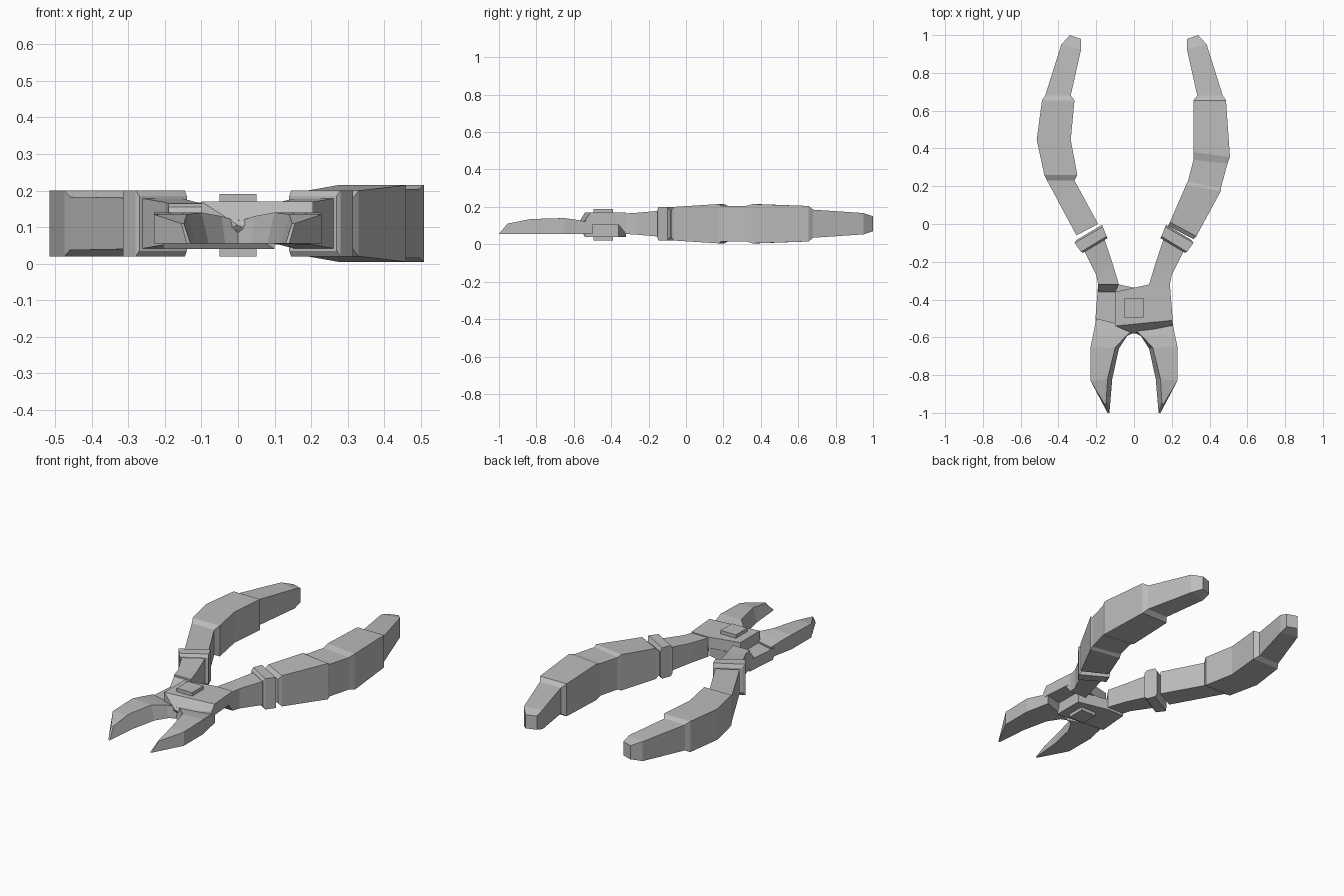
import bpy
import bmesh
from mathutils import Vector

default_cube = bpy.data.objects.get("Cube")
if default_cube:
    bpy.data.objects.remove(default_cube, do_unlink=True)

# One bare steel colour for the whole tool
GREY = (0.5, 0.5, 0.5, 1.0)
steel = bpy.data.materials.new("steel grey")
steel.use_nodes = True
steel.diffuse_color = GREY
steel.node_tree.nodes["Principled BSDF"].inputs["Base Color"].default_value = GREY

MIDDLE = 0.11      # height of the centre plane of the handles
SEAM = 0.105       # height where the two pivot plates meet
JAW_BASE = 0.055   # flat underside of the jaws


def finish(name, bm):
    """Turn a bmesh into a flat-shaded steel object."""
    bmesh.ops.recalc_face_normals(bm, faces=bm.faces)
    mesh = bpy.data.meshes.new(name)
    bm.to_mesh(mesh)
    bm.free()
    mesh.materials.append(steel)
    part = bpy.data.objects.new(name, mesh)
    bpy.context.scene.collection.objects.link(part)
    return part


def loft(name, rings):
    """Skin a chain of four-cornered rings and close both ends."""
    bm = bmesh.new()
    chain = [[bm.verts.new(corner) for corner in ring] for ring in rings]
    for first, second in zip(chain, chain[1:]):
        for i in range(len(first)):
            j = (i + 1) % len(first)
            bm.faces.new((first[i], first[j], second[j], second[i]))
    bm.faces.new(chain[0])
    bm.faces.new(chain[-1])
    return finish(name, bm)


def bar(name, sections, side):
    """Handle piece: outer point, inner point and half thickness per section."""
    rings = []
    for outer_x, outer_y, inner_x, inner_y, half in sections:
        low, high = MIDDLE - half, MIDDLE + half
        rings.append([
            (side * outer_x, outer_y, low), (side * inner_x, inner_y, low),
            (side * inner_x, inner_y, high), (side * outer_x, outer_y, high),
        ])
    return loft(name, rings)


def hull(name, points, flipped):
    """Convex block, optionally turned half way round the long axis."""
    bm = bmesh.new()
    for x, y, z in points:
        bm.verts.new((-x, y, 2 * SEAM - z) if flipped else (x, y, z))
    result = bmesh.ops.convex_hull(bm, input=bm.verts)
    loose = {v for v in result["geom_interior"] if isinstance(v, bmesh.types.BMVert)}
    bmesh.ops.delete(bm, geom=list(loose), context="VERTS")
    bmesh.ops.dissolve_limit(bm, angle_limit=0.01, verts=bm.verts, edges=bm.edges)
    return finish(name, bm)


# Pieces shared by both sides
tail = [
    (.47, .68, .335, .68, .075),
    (.385, .95, .28, .925, .057),
    (.34, 1, .28, .98, .04),
]
collar = [
    (.305, -.085, .17, -.005, .07),
    (.315, -.1, .165, -.015, .09),
    (.28, -.147, .145, -.065, .09),
    (.27, -.152, .14, -.075, .075),
]
shank = [
    (.27, -.13, .16, -.07, .07),
    (.2, -.27, .113, -.21, .058),
    (.19, -.32, .08, -.32, .055),
]

# Grips differ: the right one has a narrow neck, the left one a waist
right_grip = [
    (.305, -.06, .19, 0, .07),
    (.46, .23, .315, .23, .073),
    (.475, .26, .3, .26, .09),
    (.515, .445, .335, .445, .09),
    (.487, .655, .315, .655, .09),
] + tail
left_grip = [
    (.315, -.08, .18, -.01, .07),
    (.33, -.065, .19, .01, .09),
    (.46, .175, .275, .205, .105),
    (.46, .19, .285, .225, .094),
    (.495, .32, .315, .34, .094),
    (.508, .355, .315, .38, .105),
    (.487, .655, .315, .655, .095),
] + tail

# Jaw rings: outer point, upper inner point, lower inner point, top height
jaw = [
    (.2, -.5, 0, -.55, 0, -.575, .115),
    (.215, -.58, .045, -.597, .035, -.59, .13),
    (.23, -.65, .1, -.655, .08, -.66, .14),
    (.23, -.83, .14, -.82, .115, -.82, .135),
]
jaw_tip = [
    (.14, -1, JAW_BASE), (.13, -1, JAW_BASE),
    (.148, -.945, .11), (.155, -.955, .11),
]

for label, side, grip in (("right", -1, right_grip), ("left", 1, left_grip)):
    bar(label + "_grip", grip, side)
    bar(label + "_collar", collar, side)
    bar(label + "_shank", shank, side)

    # Cutting jaw with bevelled inner edge
    rings = [
        [(ox, oy, JAW_BASE), (bx, by, JAW_BASE), (tx, ty, top), (ox, oy, top)]
        for ox, oy, tx, ty, bx, by, top in jaw
    ] + [jaw_tip]
    loft(label + "_jaw", [[(side * x, y, z) for x, y, z in ring] for ring in rings])

# Pivot plates: the left one lies on top, the right one is its half turn
outline = [(.19, -.32), (.08, -.32), (-.1, -.36), (-.1, -.54), (.205, -.51)]
plate = [(x, y, z) for x, y in outline for z in (SEAM, .17)]
plate += [(0, -.58, SEAM), (.205, -.54, SEAM), (.205, -.535, .135)]

# Wedge where each shank thins down to its plate
wedge = [(x, -.32, z) for x in (.08, .19) for z in (JAW_BASE, SEAM)]
wedge += [(x, -.36, SEAM) for x in (.1, .19)]

# Solid head side that carries the jaw into the plate below it
cheek = [(x, y, z) for x, y in ((.19, -.36), (.1, -.36), (0, -.57), (.2, -.52))
         for z in (SEAM, .12)]

for label, flipped in (("left", False), ("right", True)):
    hull(label + "_pivot_plate", plate, flipped)
    hull(label + "_shank_wedge", wedge, flipped)
    hull(label + "_head_cheek", cheek, flipped)

# Square rivet through both plates
bm = bmesh.new()
bmesh.ops.create_cube(bm, size=1)
bmesh.ops.scale(bm, vec=Vector((.1, .105, .17)), verts=bm.verts)
bmesh.ops.translate(bm, vec=Vector((0, -.443, SEAM)), verts=bm.verts)
finish("pivot_rivet", bm)
